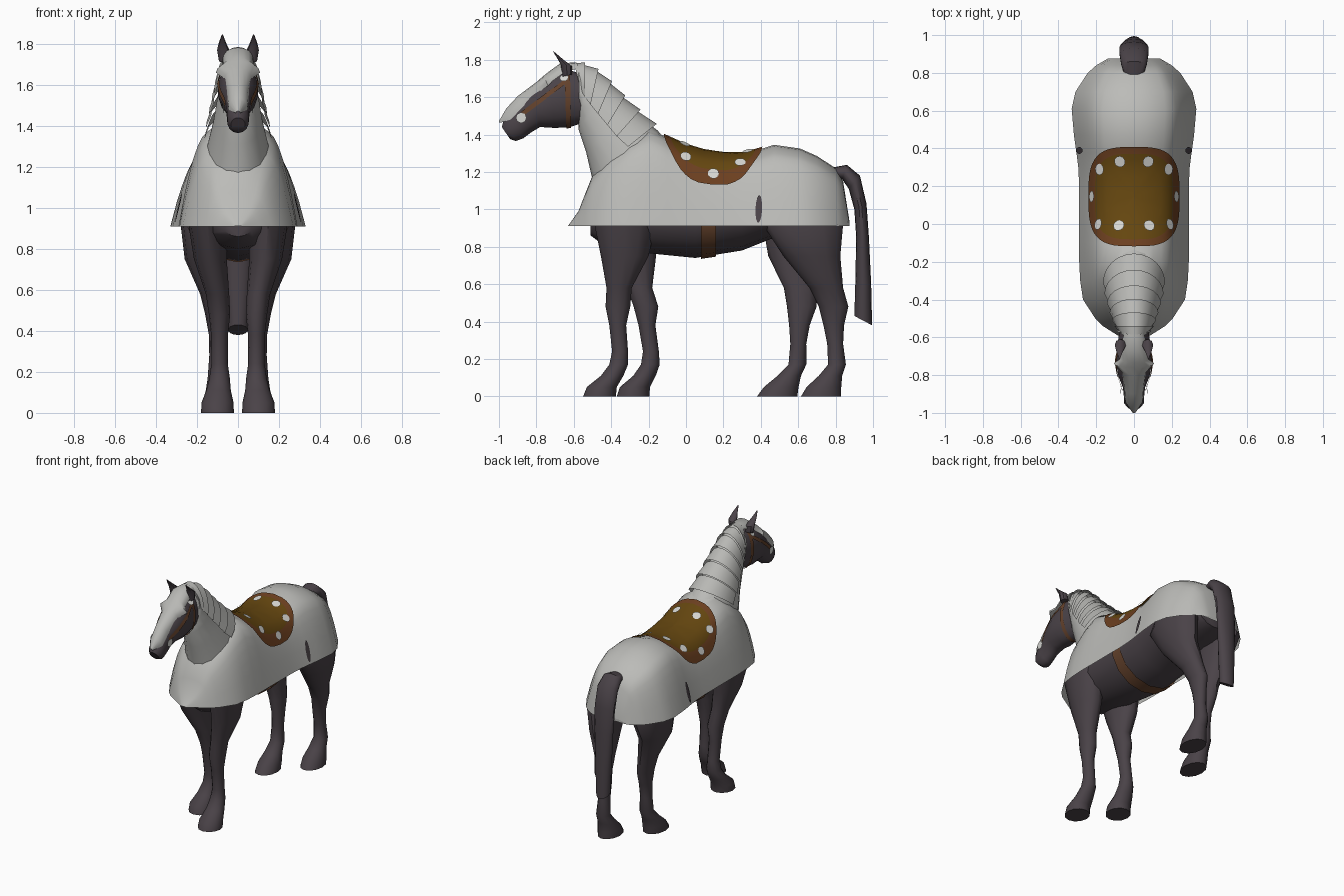
import bpy, bmesh, math
from mathutils import Vector
from mathutils.bvhtree import BVHTree

if "Cube" in bpy.data.objects:
    bpy.data.objects.remove(bpy.data.objects["Cube"])


def mat(name, c):
    m = bpy.data.materials.new(name)
    m.diffuse_color = (*c, 1)
    m.use_nodes = True
    m.node_tree.nodes["Principled BSDF"].inputs["Base Color"].default_value = m.diffuse_color
    return m


COAT = mat("dark coat", (0.068, 0.055, 0.064))
CLOTH = mat("pale cloth", (0.50, 0.50, 0.48))
PLATE = mat("pale plate", (0.48, 0.48, 0.46))
SADDLE = mat("saddle brown", (0.13, 0.062, 0.005))
TRIM = mat("leather trim", (0.15, 0.05, 0.014))
STRAP = mat("strap brown", (0.13, 0.055, 0.025))
STUD = mat("white stud", (0.68, 0.68, 0.65))


def make(name, verts, faces, mats, idx=None):
    me = bpy.data.meshes.new(name)
    me.from_pydata([tuple(v) for v in verts], [], faces)
    for m in mats:
        me.materials.append(m)
    if idx:
        for p, i in zip(me.polygons, idx):
            p.material_index = i
    bm = bmesh.new()
    bm.from_mesh(me)
    bmesh.ops.recalc_face_normals(bm, faces=bm.faces)
    bm.to_mesh(me)
    bm.free()
    ob = bpy.data.objects.new(name, me)
    bpy.context.collection.objects.link(ob)
    return ob


def loft(name, rings, m, closed=True, caps=True):
    n = len(rings[0])
    verts = [p for r in rings for p in r]
    faces = []
    for i in range(len(rings) - 1):
        for j in range(n if closed else n - 1):
            k = (j + 1) % n
            faces.append((i*n + j, i*n + k, (i+1)*n + k, (i+1)*n + j))
    if caps and closed:
        faces += [tuple(range(n)), tuple(range(len(verts) - n, len(verts)))]
    return make(name, verts, faces, [m])


def ring(ya, za, yb, zb, w, xc=0, n=14):
    # ellipse spanning two side-view points, with half width w
    out = []
    for i in range(n):
        a = 2*math.pi*i/n
        c = math.cos(a)
        out.append((xc + w*math.sin(a), (ya+yb)/2 + (yb-ya)/2*c, (za+zb)/2 + (zb-za)/2*c))
    return out


def tube(name, secs, m, caps=True, n=14):
    return loft(name, [ring(*s, n=n) for s in secs], m, caps=caps)


def lerp(tab, x):
    for a, b in zip(tab, tab[1:]):
        if x <= b[0]:
            t = max(0, (x - a[0])/(b[0] - a[0]))
            return [p + (q - p)*t for p, q in zip(a[1:], b[1:])]
    return list(tab[-1][1:])


def disc(name, p, nrm, r, m, tall=1.0):
    q = Vector(nrm).to_track_quat('Z', 'Y')
    vs = [Vector(p) + q @ Vector((r*math.cos(i*math.pi/7), r*tall*math.sin(i*math.pi/7), 0)) for i in range(14)]
    return make(name, vs, [tuple(range(14))], [m])


# horse trunk, head, tail
tube("trunk", [(y, a, y, b, w) for y, a, b, w in [
    (-.51, .86, 1.0, .08), (-.43, .80, 1.2, .19), (-.2, .765, 1.2, .225), (.05, .74, 1.2, .25),
    (.3, .78, 1.2, .255), (.45, .84, 1.2, .265), (.7, .86, 1.2, .25), (.82, .9, 1.1, .13)]], COAT)
head = tube("head", [
    (-.52, 1.71, -.56, 1.46, .075), (-.64, 1.75, -.62, 1.44, .088), (-.735, 1.715, -.70, 1.435, .10),
    (-.82, 1.645, -.78, 1.44, .085), (-.89, 1.585, -.83, 1.41, .06), (-.94, 1.525, -.87, 1.38, .055),
    (-.975, 1.475, -.91, 1.365, .053), (-.985, 1.44, -.94, 1.375, .035)], COAT)
tube("tail", [
    (.78, 1.17, .79, 1.225, .05), (.835, 1.16, .86, 1.238, .07), (.87, 1.11, .93, 1.18, .078),
    (.9, 1.0, .965, 1.03, .078), (.91, .85, .978, .85, .072), (.905, .6, .99, .6, .06),
    (.9, .43, .995, .38, .048)], COAT)

# legs: height, rear/front extents, centre x, half width
FRONT = [(0, -.55, -.375, .10, .08), (.05, -.53, -.37, .10, .078), (.11, -.455, -.335, .095, .06),
         (.17, -.41, -.31, .09, .05), (.24, -.395, -.31, .09, .04), (.38, -.41, -.32, .09, .041),
         (.48, -.43, -.298, .09, .052), (.58, -.425, -.29, .10, .057), (.75, -.455, -.2, .135, .08),
         (.97, -.5, -.15, .15, .10)]
HIND = [(0, .615, .83, .10, .075), (.05, .645, .83, .10, .073), (.11, .71, .835, .10, .057),
        (.17, .76, .855, .10, .048), (.28, .755, .84, .10, .04), (.38, .735, .845, .10, .042),
        (.48, .71, .868, .11, .05), (.58, .66, .84, .125, .06), (.75, .52, .825, .17, .09),
        (.92, .41, .84, .18, .10), (1.05, .45, .8, .165, .10)]
for nm, tab, shift in [("front_leg", FRONT, [(0, .18), (.48, .15), (.75, .04), (.97, 0)]),
                       ("hind_leg", HIND, [(0, -.235), (.48, -.17), (.75, -.08), (.92, 0)])]:
    for side, s in (("left", 1), ("right", -1)):
        secs = []
        for z, a, b, xc, w in tab:
            d = 0 if s > 0 else lerp(shift, z)[0]
            secs.append((a + d, z, b + d, z, w, s*xc))
        tube(nm + "_" + side, secs, COAT, n=12)

# ears
for s in (1, -1):
    tube("ear", [(-.61, 1.72, -.66, 1.71, .028, s*.065), (-.61, 1.765, -.67, 1.775, .03, s*.072),
                 (-.655, 1.80, -.69, 1.81, .018, s*.076), (-.708, 1.845, -.712, 1.845, .003, s*.076)], COAT, n=8)

# cloth cover: y, ridge height, half width at hem
HEM = .91
COVER = [(-.63, .912, .02), (-.575, .99, .11), (-.54, 1.08, .165), (-.5, 1.18, .205), (-.4, 1.30, .27),
         (-.3, 1.38, .285), (-.2, 1.43, .29), (-.1, 1.385, .29), (0, 1.34, .29), (.1, 1.31, .29),
         (.2, 1.296, .29), (.3, 1.295, .295), (.38, 1.315, .305), (.47, 1.345, .318), (.61, 1.325, .33),
         (.7, 1.285, .31), (.8, 1.22, .245), (.84, 1.15, .2), (.875, .93, .14)]
DROP = [(0, 0), (.2, .016), (.35, .05), (.5, .105), (.6, .16), (.68, .25), (.76, .38), (.83, .53),
        (.9, .7), (1, 1)]


def cover(x, y):
    t, w = lerp(COVER, y)
    return Vector((x, y, t - (t - HEM)*lerp(DROP, abs(x)/w)[0]))


fs = [-d[0] for d in DROP[:0:-1]] + [d[0] for d in DROP]
body_cloth = loft("body_cloth", [[cover(f*w, y) for f in fs] for y, t, w in COVER], CLOTH, closed=False)
make("cloth_rear_edge", [cover(f*.14, .875) for f in fs], [tuple(range(len(fs)))], [CLOTH])
tube("neck_cloth", [
    (-.46, 1.02, -.08, 1.33, .17), (-.505, 1.18, -.15, 1.42, .15), (-.535, 1.31, -.29, 1.53, .12),
    (-.575, 1.43, -.41, 1.645, .10), (-.575, 1.47, -.51, 1.74, .092), (-.57, 1.53, -.575, 1.77, .09)], CLOTH, n=16)

# overlapping neck plates: crest point, lower point, half width
NECK = [(-.60, 1.785, -.56, 1.63, .085), (-.54, 1.775, -.54, 1.60, .10), (-.47, 1.74, -.51, 1.56, .11),
        (-.40, 1.675, -.47, 1.51, .122), (-.33, 1.60, -.42, 1.45, .135), (-.25, 1.525, -.37, 1.39, .148),
        (-.165, 1.45, -.31, 1.335, .155)]


def arch(cy, cz, ly, lz, w, k):
    out = []
    for i in range(13):
        a = math.pi*(i/12 - .5)
        c = math.cos(a)*k
        out.append((w*k*math.sin(a), ly + (cy - ly)*c, lz + (cz - lz)*c))
    return out


for a, b in zip(NECK, NECK[1:]):
    loft("neck_plate", [arch(*a, .97), arch(*b, 1.06)], PLATE, closed=False)

# face plate
rows = []
for y, z, w, d in [(-.585, 1.785, .05, .03), (-.67, 1.782, .075, .05), (-.735, 1.735, .075, .05),
                   (-.76, 1.715, .108, .055), (-.80, 1.68, .065, .05), (-.90, 1.605, .052, .06),
                   (-.96, 1.54, .048, .06), (-1.0, 1.472, .01, .01)]:
    rows.append([(w*math.sin(a), y + .4*d*(1 - math.cos(a)), z - d*(1 - math.cos(a)))
                 for a in [math.pi*(i/8 - .5) for i in range(9)]])
loft("face_plate", rows, PLATE, closed=False)

# saddle pad: rounded rectangle draped on the cloth, outer ring is the trim
N, radii = 48, [0, .2, .4, .6, .75, .86, .93, 1]
verts, faces, idx = [], [], []
for r in radii:
    for j in range(N):
        a = 2*math.pi*j/N
        c, s = math.cos(a), math.sin(a)
        x = .232*r*math.copysign(abs(c)**.6, c)
        y = .145 + .263*r*math.copysign(abs(s)**.6, s)
        verts.append(cover(x, y) + Vector((x*.04, 0, .011)))
for i in range(len(radii) - 1):
    for j in range(N):
        k = (j + 1) % N
        faces.append((i*N + j, i*N + k, (i+1)*N + k, (i+1)*N + j))
        idx.append(1 if radii[i] >= .86 else 0)
make("saddle_pad", verts, faces, [SADDLE, TRIM], idx)

# saddle studs
for s in (1, -1):
    for x, y in [(.17, .29), (.07, .335), (.207, .145), (.175, -.005), (.075, -.015)]:
        e = .012
        n = (cover(x + e, y) - cover(x - e, y)).cross(cover(x, y + e) - cover(x, y - e)).normalized()
        p = cover(x, y) + n*.02
        disc("saddle_stud", (s*p.x, p.y, p.z), (s*n.x, n.y, n.z), .03, STUD)

# girth strap and bridle
tube("girth_strap", [(.08, .735, .08, 1.2, .258), (.16, .747, .16, 1.2, .26)], STRAP, caps=False)
tube("cheek_band", [(-.62, 1.75, -.615, 1.435, .094), (-.65, 1.755, -.64, 1.432, .097)], STRAP, caps=False)


def tree(ob):
    me = ob.data
    return BVHTree.FromPolygons([v.co for v in me.vertices], [tuple(p.vertices) for p in me.polygons])


ht, ct = tree(head), tree(body_cloth)
dx = Vector((-1, 0, 0))


def hit(t, y, z, off):
    p, n = t.ray_cast(Vector((1, y, z)), dx)[:2]
    if n.x < 0:
        n = -n
    return p + n*off, n


strips = [[hit(ht, -.64 - .24*t, 1.685 - .18*t + o, .007)[0] for o in (-.014, .014)]
          for t in [i/8 for i in range(9)]]
for s in (1, -1):
    loft("bridle_strap", [[(s*p.x, p.y, p.z) for p in r] for r in strips], STRAP, closed=False)
    for y, z, r in [(-.88, 1.49, .028), (-.65, 1.695, .024)]:
        p, n = hit(ht, y, z, .014)
        disc("bridle_stud", (s*p.x, p.y, p.z), (s*n.x, n.y, n.z), r, STUD)
    # dark slit on the flank
    p, n = hit(ct, .39, 1.0, .006)
    disc("flank_slit", (s*p.x, p.y, p.z), (s*n.x, n.y, n.z), .018, COAT, 4.2)

bpy.ops.object.select_all(action='SELECT')
bpy.context.view_layer.objects.active = head
bpy.ops.object.shade_smooth_by_angle(angle=math.radians(45))
